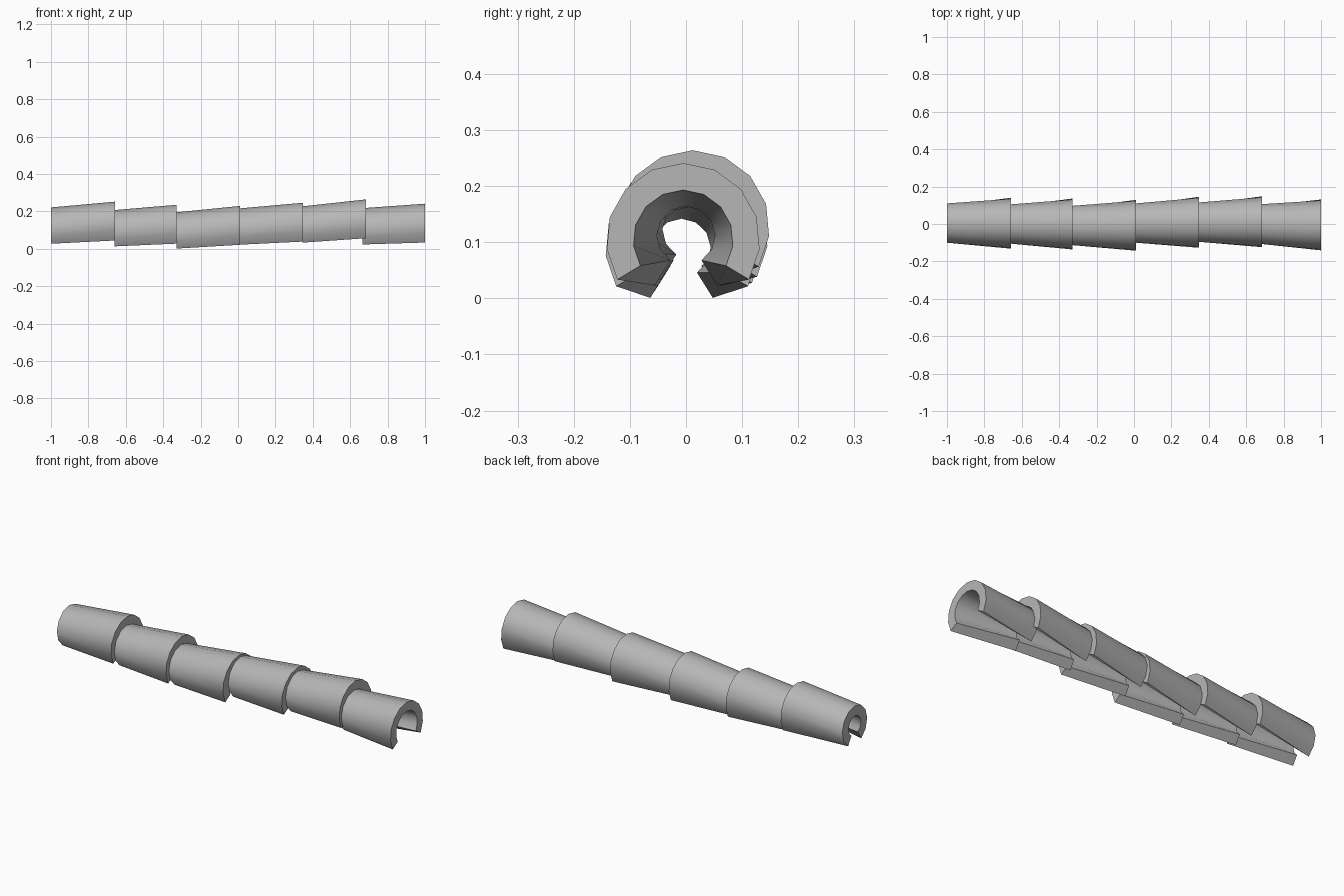
import bpy
import bmesh
from math import cos, sin, radians

default = bpy.data.objects.get("Cube")
if default:
    bpy.data.objects.remove(default, do_unlink=True)

grey = bpy.data.materials.new("plain grey")
grey.use_nodes = True
colour = (0.47, 0.47, 0.47, 1)
grey.diffuse_color = colour
grey.node_tree.nodes["Principled BSDF"].inputs["Base Color"].default_value = colour

STEPS = 10  # facets around each open ring


def arc(bm, x, centre, radius, dip):
    """Open ring of vertices, ending `dip` degrees below horizontal on both sides."""
    cy, cz = centre
    sweep = 180 + 2 * dip
    angles = [radians(-dip + sweep * i / STEPS) for i in range(STEPS + 1)]
    return [bm.verts.new((x, cy + radius * cos(a), cz + radius * sin(a))) for a in angles]


def shell(name, x0, x1, small, big):
    """Tapered thick tube with a widening slot along its underside."""
    bm = bmesh.new()
    rings = [arc(bm, x0, small, 0.105, 58), arc(bm, x1, big, 0.137, 31),
             arc(bm, x1, big, 0.089, 31), arc(bm, x0, small, 0.052, 58)]
    # outer wall, big rim, inner wall, small rim
    for a, b in zip(rings, rings[1:] + rings[:1]):
        for i in range(STEPS):
            bm.faces.new((a[i], b[i], b[i + 1], a[i + 1]))
    # slot faces
    for end in (0, STEPS):
        bm.faces.new([ring[end] for ring in rings])
    bmesh.ops.recalc_face_normals(bm, faces=bm.faces)
    mesh = bpy.data.meshes.new(name)
    bm.to_mesh(mesh)
    bm.free()
    mesh.materials.append(grey)
    obj = bpy.data.objects.new(name, mesh)
    bpy.context.collection.objects.link(obj)
    return obj


# Start, end, then the (y, z) centre of the small and big ends
segments = [
    (-1.0, -0.657, (0.005, 0.116), (0.004, 0.115)),
    (-0.66, -0.33, (0.0, 0.102), (0.0, 0.098)),
    (-0.33, 0.012, (-0.008, 0.090), (-0.007, 0.092)),
    (0.01, 0.347, (0.005, 0.111), (0.009, 0.109)),
    (0.345, 0.685, (0.010, 0.122), (0.012, 0.127)),
    (0.665, 1.0, (0.0, 0.112), (-0.005, 0.104)),
]
shells = [shell(f"shell_segment_{n}", *s) for n, s in enumerate(segments, 1)]

bpy.ops.object.select_all(action="DESELECT")
for obj in shells:
    obj.select_set(True)
bpy.context.view_layer.objects.active = shells[0]
bpy.ops.object.shade_smooth_by_angle(angle=radians(35))
